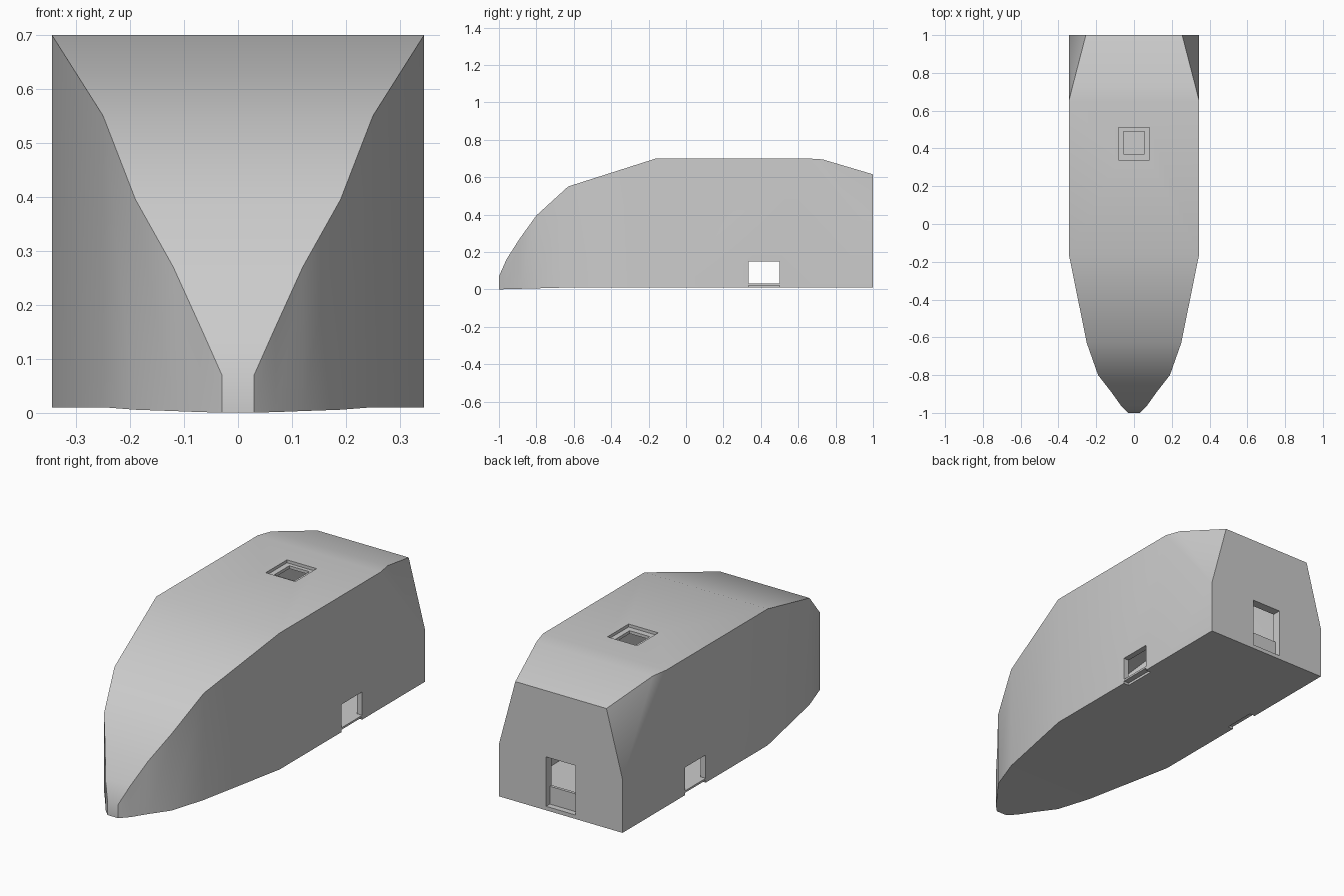
import bpy, bmesh, math
from mathutils import Matrix, Vector

if "Cube" in bpy.data.objects:
    bpy.data.objects.remove(bpy.data.objects["Cube"])

# stations along the body: y, half width, roof height
OUTER = [(-1, .03, .07), (-.96, .07, .16), (-.89, .12, .27), (-.80, .19, .395),
         (-.63, .25, .55), (-.16, .345, .70), (.65, .345, .70),
         (.73, .325, .695), (1, .255, .615)]


def hull(name, st, floor, side, mid_z):
    """Lofted hull: slab sides, roof strip, and tapered rear corners."""
    bm = bmesh.new()
    a = len(st) - 3                      # station where the rear corners begin
    low, top, mid = {}, {}, {}
    for s in (-1, 1):
        for i, (y, w, z) in enumerate(st):
            top[s, i] = bm.verts.new((s * w, y, z))
            if i <= a or i == a + 2:
                low[s, i] = bm.verts.new((s * (w if i <= a else side), y, floor(y)))
        mid[s] = bm.verts.new((s * side, st[-1][0], mid_z))
        for i in range(a):
            bm.faces.new((low[s, i], low[s, i + 1], top[s, i + 1], top[s, i]))
        bm.faces.new((low[s, a], low[s, a + 2], mid[s], top[s, a]))
        bm.faces.new((top[s, a], mid[s], top[s, a + 1]))
        bm.faces.new((top[s, a + 1], mid[s], top[s, a + 2]))
    for i in range(a + 2):
        bm.faces.new((top[-1, i], top[-1, i + 1], top[1, i + 1], top[1, i]))
    rows = list(range(a + 1)) + [a + 2]
    for i, j in zip(rows, rows[1:]):
        bm.faces.new((low[-1, i], low[1, i], low[1, j], low[-1, j]))
    bm.faces.new((low[-1, 0], low[1, 0], top[1, 0], top[-1, 0]))
    e = a + 2
    bm.faces.new((low[-1, e], low[1, e], mid[1], top[1, e], top[-1, e], mid[-1]))
    bmesh.ops.recalc_face_normals(bm, faces=bm.faces)
    return finish(name, bm)


def finish(name, bm):
    me = bpy.data.meshes.new(name)
    bm.to_mesh(me)
    bm.free()
    ob = bpy.data.objects.new(name, me)
    bpy.context.collection.objects.link(ob)
    return ob


def box(name, lo, hi):
    lo, hi = Vector(lo), Vector(hi)
    bm = bmesh.new()
    bmesh.ops.create_cube(bm, size=1, matrix=Matrix.Translation((lo + hi) / 2)
                          @ Matrix.Diagonal((*(hi - lo), 1)))
    return finish(name, bm)


def cut(target, cutter):
    cutter.hide_render = True
    m = target.modifiers.new("cut", 'BOOLEAN')
    m.operation, m.solver, m.object = 'DIFFERENCE', 'EXACT', cutter
    bpy.context.view_layer.objects.active = target
    bpy.ops.object.modifier_apply(modifier=m.name)
    bpy.data.objects.remove(cutter)


# outer body with a slightly raised underside
body = hull("body_shell", OUTER, lambda y: .01 * min(1, (y + 1) / .37), .345, .28)

# hollow interior
inner = [(y + .01, w - .03, z - .03) for y, w, z in OUTER[1:-1]] + [(.955, .235, .595)]
cut(body, hull("cavity", inner, lambda y: .03, .315, .29))

# side doorways with a thin sill left standing
for s in (-1, 1):
    for name, x0, x1, z0, z1 in (("side_door", .29, .4, .032, .15),
                                 ("sill_notch", .315, .4, -.1, .022)):
        xs = sorted((s * x0, s * x1))
        cut(body, box(name, (xs[0], .335, z0), (xs[1], .50, z1)))

# rear doorway: full recess, open upper half
cut(body, box("rear_recess", (-.083, .97, .03), (.083, 1.1, .28)))
cut(body, box("rear_opening", (-.083, .9, .12), (.083, 1.05, .28)))

# roof hatch: shallow ledge around an opening
cut(body, box("hatch_ledge", (-.083, .34, .685), (.083, .51, .8)))
cut(body, box("hatch_opening", (-.056, .37, .6), (.056, .49, .8)))

# smooth shading with crisp edges
bpy.ops.object.select_all(action='DESELECT')
body.select_set(True)
bpy.context.view_layer.objects.active = body
bpy.ops.object.shade_smooth_by_angle(angle=math.radians(30))
